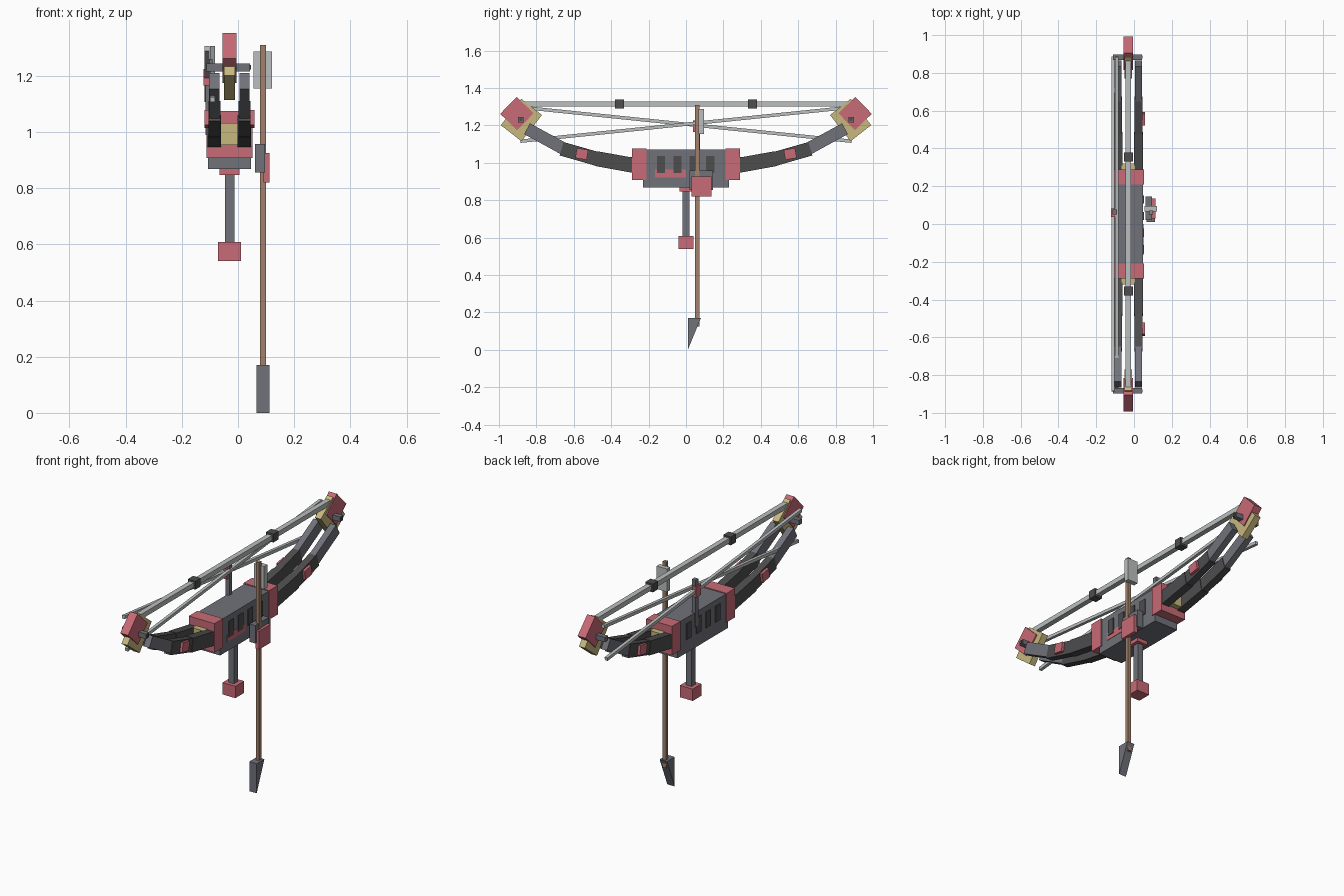
import bpy, math
from mathutils import Matrix, Vector

if "Cube" in bpy.data.objects:
    bpy.data.objects.remove(bpy.data.objects["Cube"])


def mat(name, rgb):
    m = bpy.data.materials.new(name)
    m.diffuse_color = (*rgb, 1)
    m.use_nodes = True
    m.node_tree.nodes["Principled BSDF"].inputs["Base Color"].default_value = m.diffuse_color
    return m


GRAY = mat("steel gray", (0.165, 0.17, 0.195))
DARK = mat("dark gray", (0.075, 0.075, 0.078))
PINK = mat("rose pink", (0.58, 0.145, 0.18))
TAN = mat("brass tan", (0.57, 0.48, 0.21))
LIGHT = mat("light gray", (0.5, 0.52, 0.52))
BROWN = mat("wood brown", (0.36, 0.22, 0.15))

BOX_FACES = [(0, 1, 3, 2), (4, 6, 7, 5), (0, 4, 5, 1), (2, 3, 7, 6), (0, 2, 6, 4), (1, 5, 7, 3)]


def make(name, verts, faces, material):
    me = bpy.data.meshes.new(name)
    me.from_pydata(verts, [], faces)
    me.materials.append(material)
    ob = bpy.data.objects.new(name, me)
    bpy.context.collection.objects.link(ob)
    return ob


def box(name, x, y, z, material, tilt=0):
    """Box from (min, max) ranges, tilted about x round its own centre."""
    c = Vector((sum(x) / 2, sum(y) / 2, sum(z) / 2))
    rot = Matrix.Rotation(math.radians(tilt), 3, 'X')
    verts = [c + rot @ (Vector((a, b, d)) - c) for a in x for b in y for d in z]
    return make(name, verts, BOX_FACES, material)


def bar(name, x, p, q, width, thick, material):
    """Straight bar in a y-z plane from p to q."""
    length = math.dist(p, q)
    cy, cz = (p[0] + q[0]) / 2, (p[1] + q[1]) / 2
    tilt = math.degrees(math.atan2(q[1] - p[1], q[0] - p[0]))
    return box(name, (x - width / 2, x + width / 2), (cy - length / 2, cy + length / 2),
               (cz - thick / 2, cz + thick / 2), material, tilt)


def around(c, h):
    return (c - h, c + h)


CX = -0.03  # centre plane of the bow

# Riser with side slots
box("riser", (-0.107, 0.047), (-0.23, 0.23), (0.868, 1.07), GRAY)
for y in (-0.133, -0.046, 0.042, 0.13):
    for x in ((0.047, 0.052), (-0.112, -0.107)):
        box("riser_slot", x, around(y, 0.022), (0.945, 1.037), DARK)
box("riser_stripe", (0.047, 0.049), (-0.165, 0.0), (0.922, 0.965), PINK)

for s in (-1, 1):
    # Riser end caps and limb pocket
    box("riser_end_cap", (-0.112, 0.052), sorted((s * 0.21, s * 0.288)), (0.908, 1.075), PINK)
    box("limb_pocket", (-0.066, 0.006), sorted((s * 0.27, s * 0.32)), (0.953, 1.032), TAN)

    # Paired limbs, three segments each, with a clamp
    for x, out in ((-0.084, -1), (0.023, 1)):
        bar("limb_root", x, (s * 0.27, 0.984), (s * 0.48, 1.022), 0.048, 0.08, DARK)
        bar("limb_middle", x, (s * 0.46, 1.016), (s * 0.665, 1.075), 0.042, 0.075, DARK)
        bar("limb_tip", x, (s * 0.645, 1.07), (s * 0.85, 1.182), 0.037, 0.066, GRAY)
        box("limb_clamp", around(x + out * 0.016, 0.02), around(s * 0.557, 0.031),
            around(1.047, 0.027), PINK, s * 10)

    # Axle and cam
    box("axle", (-0.112, 0.042), around(s * 0.883, 0.014), around(1.23, 0.014), GRAY)
    box("axle_cap", (0.042, 0.046), around(s * 0.883, 0.008), around(1.23, 0.008), DARK)
    box("cam", around(CX, 0.019), around(s * 0.88, 0.089), around(1.228, 0.07), TAN, -s * 52)
    box("cam_module", around(CX, 0.025), around(s * 0.904, 0.063), around(1.263, 0.063), PINK, s * 44)

    # String silencer
    box("string_silencer", around(CX, 0.024), around(s * 0.355, 0.024), around(1.314, 0.024), DARK)

# String and crossing cables
box("bowstring", around(CX, 0.015), (-0.87, 0.87), (1.3, 1.328), LIGHT)
bar("outer_cable", -0.111, (-0.885, 1.297), (0.885, 1.115), 0.018, 0.018, LIGHT)
bar("inner_cable", -0.091, (-0.885, 1.115), (0.885, 1.297), 0.018, 0.018, LIGHT)

# Cable guard
box("cable_guard_rod", (-0.115, -0.09), (0.05, 0.076), (0.99, 1.26), GRAY)
box("cable_slide", (-0.123, -0.098), (0.037, 0.083), (1.165, 1.225), PINK)

# Stabilizer
box("stabilizer_collar", (-0.065, 0.005), around(0, 0.035), (0.847, 0.87), PINK)
box("stabilizer_rod", around(CX, 0.017), around(0, 0.018), (0.6, 0.85), GRAY)
box("stabilizer_weight", around(CX, 0.041), around(0, 0.04), (0.54, 0.608), PINK)

# Arrow rest
box("arrow_rest", (0.06, 0.096), (0.02, 0.145), (0.855, 0.958), GRAY)
box("arrow_rest_pad", (0.09, 0.113), (0.03, 0.135), (0.82, 0.926), PINK)

# Arrow
box("arrow_shaft", (0.079, 0.1), (0.049, 0.071), (0.125, 1.31), BROWN)
box("arrow_vane", (0.055, 0.121), (0.066, 0.095), (1.155, 1.287), LIGHT)
prof = [(0.01, 0.17), (0.08, 0.17), (0.01, 0.0)]
make("arrow_head", [(x, y, z) for x in (0.065, 0.112) for y, z in prof],
     [(0, 1, 2), (5, 4, 3), (0, 3, 4, 1), (1, 4, 5, 2), (2, 5, 3, 0)], GRAY)

# Consistent outward normals
import bmesh
for ob in bpy.context.collection.objects:
    bm = bmesh.new()
    bm.from_mesh(ob.data)
    bmesh.ops.recalc_face_normals(bm, faces=bm.faces)
    bm.to_mesh(ob.data)
    bm.free()
